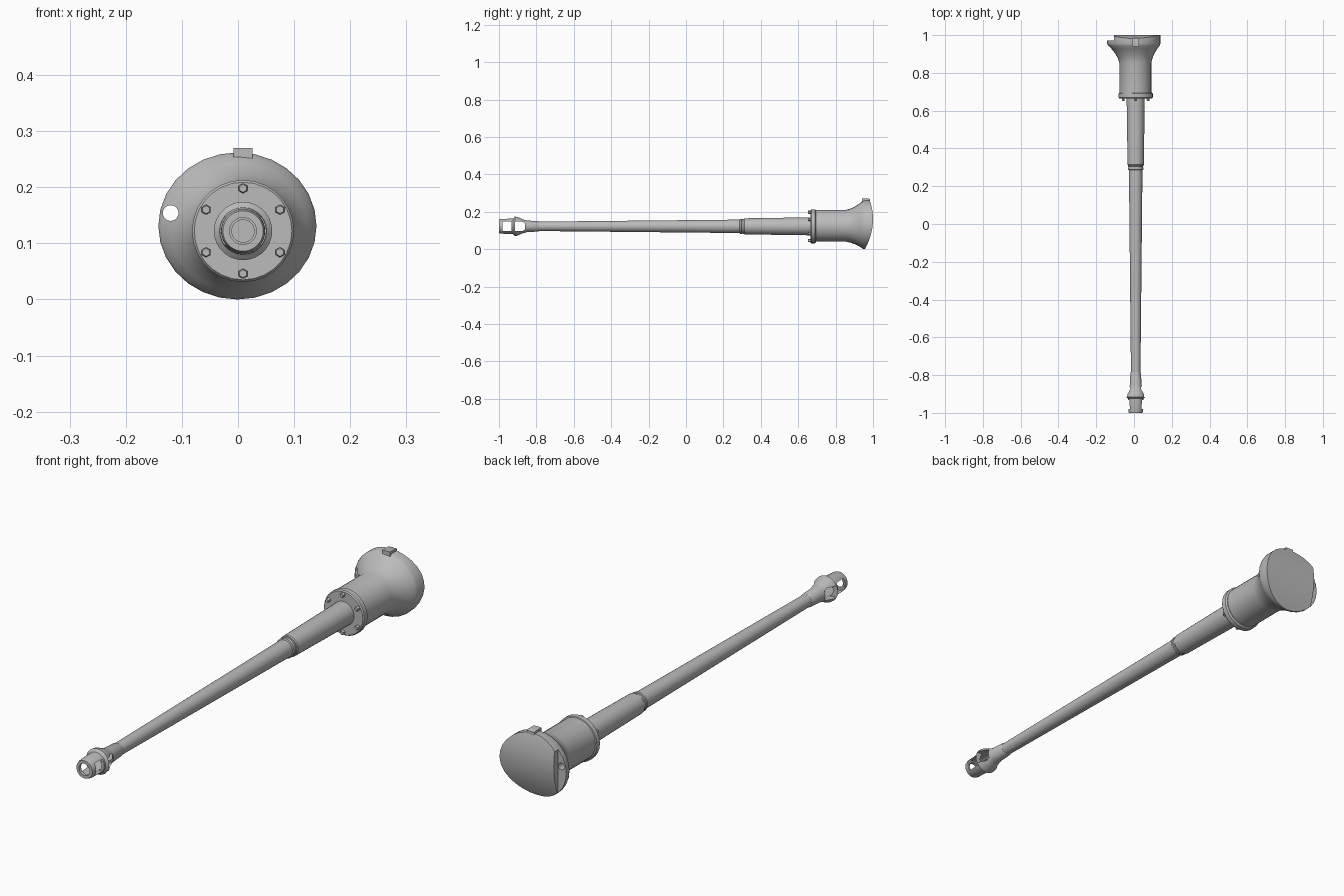
import bpy, bmesh, math
from mathutils import Vector

if "Cube" in bpy.data.objects:
    bpy.data.objects.remove(bpy.data.objects["Cube"])

AX, AZ = 0.009, 0.122          # bore axis
SEG = 28

grey = bpy.data.materials.new("steel grey")
grey.diffuse_color = (0.5, 0.5, 0.5, 1)
grey.use_nodes = True
grey.node_tree.nodes["Principled BSDF"].inputs["Base Color"].default_value = grey.diffuse_color


def finish(name, bm, angle=32):
    """Turn a bmesh into a named, shaded object."""
    bmesh.ops.recalc_face_normals(bm, faces=bm.faces)
    me = bpy.data.meshes.new(name)
    bm.to_mesh(me)
    bm.free()
    ob = bpy.data.objects.new(name, me)
    bpy.context.collection.objects.link(ob)
    me.materials.append(grey)
    shade(ob, angle)
    return ob


def shade(ob, angle=32):
    bpy.ops.object.select_all(action='DESELECT')
    ob.select_set(True)
    bpy.context.view_layer.objects.active = ob
    bpy.ops.object.shade_smooth_by_angle(angle=math.radians(angle))


def loft(name, rings, closed=False, seg=SEG):
    """Rings of (y, rx, rz, cx, cz) joined along y; closed joins last to first."""
    bm = bmesh.new()
    loops = []
    for y, rx, rz, cx, cz in rings:
        loops.append([bm.verts.new((cx + rx * math.sin(2 * math.pi * i / seg), y,
                                    cz + rz * math.cos(2 * math.pi * i / seg)))
                      for i in range(seg)])
    pairs = list(zip(loops, loops[1:]))
    if closed:
        pairs.append((loops[-1], loops[0]))
    for a, b in pairs:
        for i in range(seg):
            j = (i + 1) % seg
            bm.faces.new((a[i], a[j], b[j], b[i]))
    if not closed:
        bm.faces.new(loops[0])
        bm.faces.new(loops[-1])
    return finish(name, bm)


def turned(name, profile, closed=False, seg=SEG):
    return loft(name, [(y, r, r, AX, AZ) for y, r in profile], closed, seg)


def prism(name, outline, x0, x1):
    """Outline of (y, z) points extruded along x."""
    bm = bmesh.new()
    f = bm.faces.new([bm.verts.new((x0, y, z)) for y, z in outline])
    ext = bmesh.ops.extrude_face_region(bm, geom=[f])
    bmesh.ops.translate(bm, vec=Vector((x1 - x0, 0, 0)),
                        verts=[v for v in ext['geom'] if isinstance(v, bmesh.types.BMVert)])
    return finish(name, bm)


def cut(ob, cutter):
    """Subtract a cutter and remove it."""
    m = ob.modifiers.new("cut", 'BOOLEAN')
    m.operation, m.solver, m.object = 'DIFFERENCE', 'EXACT', cutter
    bpy.context.view_layer.update()
    dg = bpy.context.evaluated_depsgraph_get()
    me = bpy.data.meshes.new_from_object(ob.evaluated_get(dg))
    ob.modifiers.clear()
    ob.data = me
    bpy.data.objects.remove(cutter)


# mantlet: round sleeve flaring into a wide oval shield
rings = []
for y, t in [(0.68, 0), (0.855, 0), (0.88, 0.13), (0.905, 0.36), (0.928, 0.66),
             (0.945, 0.93), (0.955, 1), (1.04, 1)]:
    rings.append((y, 0.085 + 0.056 * t, 0.085 + 0.046 * t,
                  0.007 * (1 - t) - 0.001 * t, 0.125 + 0.006 * t))
mantlet = loft("mantlet", rings)
# curved rear face
back = [(1 - 1.7 * (z - 0.16) ** 2, z) for z in [-0.04 + 0.02 * i for i in range(18)]]
cut(mantlet, prism("rear_cutter", back + [(1.2, 0.3), (1.2, -0.04)], -0.3, 0.3))
# rear side notch and sight hole
cut(mantlet, prism("notch_cutter", [(0.972, -0.1), (1.2, -0.1), (1.2, 0.4), (0.972, 0.4)],
                   -0.3, -0.105))
cut(mantlet, loft("hole_cutter", [(y, 0.014, 0.014, -0.12, 0.154) for y in (0.8, 1.1)], seg=20))
shade(mantlet)

# small tab on the shield's top edge
prism("top_tab", [(0.94, 0.25), (0.985, 0.25), (0.985, 0.267), (0.978, 0.27), (0.94, 0.27)],
      -0.008, 0.026)

# bolted collar
turned("collar", [(0.665, 0.087), (0.67, 0.091), (0.69, 0.091), (0.695, 0.085)])
for i in range(6):
    a = i * math.pi / 3
    cx, cz = AX + 0.076 * math.sin(a), AZ + 0.076 * math.cos(a)
    loft("collar_bolt", [(0.652, 0.007, 0.007, cx, cz), (0.655, 0.009, 0.009, cx, cz),
                         (0.67, 0.009, 0.009, cx, cz)], seg=6)

# recoil sleeve with grooved end ring
turned("recoil_sleeve", [(0.31, 0.040), (0.314, 0.043), (0.67, 0.048)])
turned("sleeve_ring", [(0.286, 0.036), (0.289, 0.040), (0.298, 0.040), (0.300, 0.038),
                       (0.304, 0.038), (0.306, 0.040), (0.312, 0.040)])

# tapered barrel, hollow at the muzzle end
turned("barrel", [(0.3, 0.036), (-0.80, 0.025), (-0.85, 0.025), (-0.85, 0.020),
                  (-0.70, 0.020), (-0.70, 0.0005), (0.3, 0.0005)], closed=True)

# muzzle brake: hollow shell with side windows
brake = turned("muzzle_brake", [
    (-0.785, 0.0255), (-0.79, 0.028), (-0.85, 0.031), (-0.875, 0.038), (-0.90, 0.050),
    (-0.915, 0.052), (-0.924, 0.042), (-0.99, 0.039), (-1.0, 0.036), (-1.0, 0.024),
    (-0.987, 0.024), (-0.985, 0.031), (-0.86, 0.029), (-0.845, 0.0245), (-0.785, 0.0245)],
    closed=True)
windows = ([(-0.98, -0.025), (-0.932, -0.025), (-0.932, 0.025), (-0.98, 0.025)],
           [(-0.915, -0.025), (-0.875, -0.025), (-0.86, -0.017), (-0.86, 0.017),
            (-0.875, 0.025), (-0.915, 0.025)])
for w in windows:
    cut(brake, prism("window_cutter", [(y, AZ + z) for y, z in w], -0.2, 0.2))
shade(brake)
